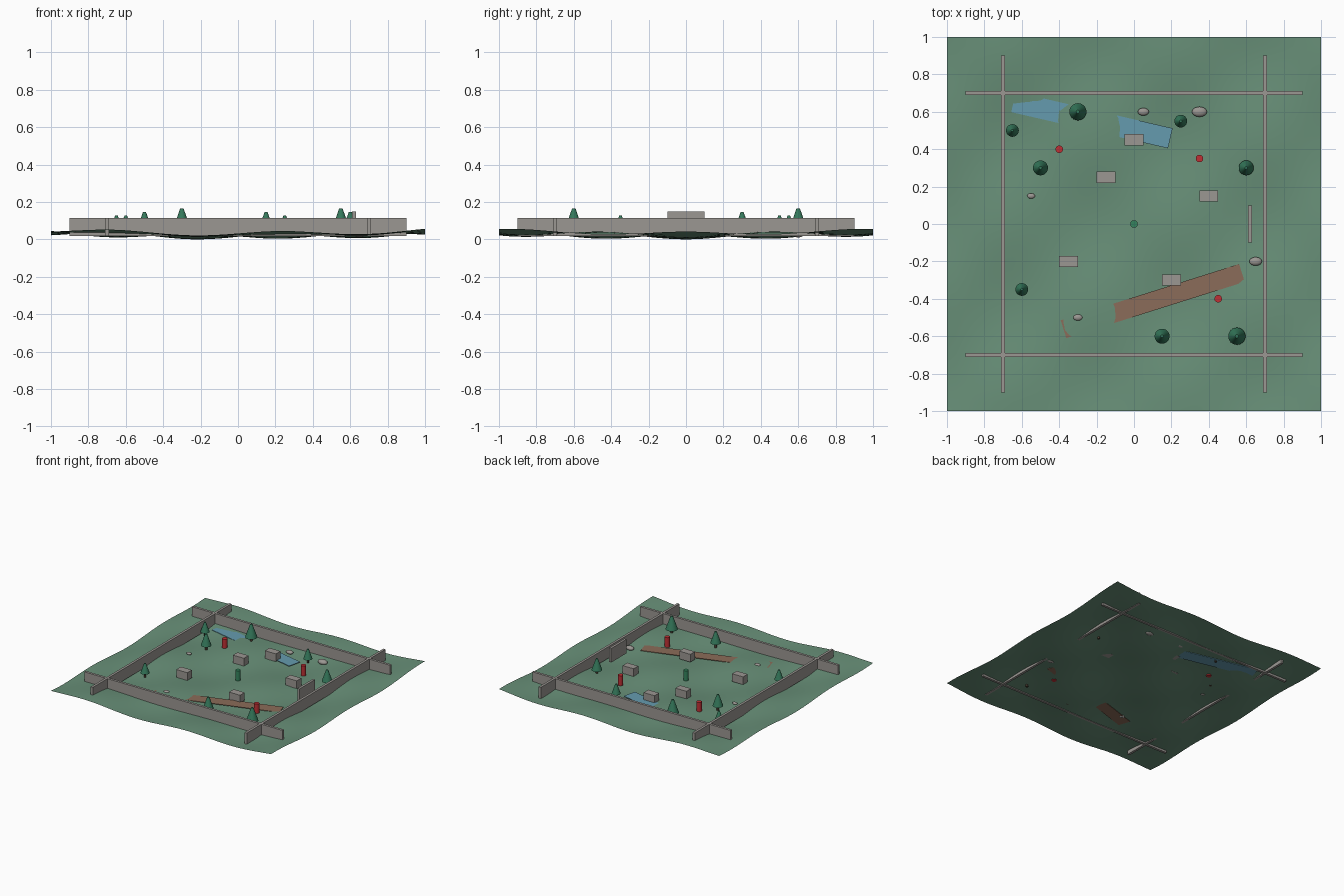
import bpy
import bmesh
import math
from mathutils import Matrix

old = bpy.data.objects.get("Cube")
if old:
    bpy.data.objects.remove(old, do_unlink=True)


def material(name, rgb):
    m = bpy.data.materials.new(name)
    m.use_nodes = True
    colour = (*rgb, 1)
    m.diffuse_color = colour
    m.node_tree.nodes["Principled BSDF"].inputs["Base Color"].default_value = colour
    return m


GRASS = material("grass_green", (0.14, 0.28, 0.19))
STONE = material("stone_grey", (0.33, 0.31, 0.29))
LEAF = material("foliage_green", (0.035, 0.19, 0.105))
BARK = material("dark_bark", (0.07, 0.045, 0.03))
RED = material("barrel_red", (0.52, 0.03, 0.035))
GREEN = material("marker_green", (0.035, 0.23, 0.11))
WATER = material("water_blue", (0.13, 0.33, 0.43))
DIRT = material("dirt_brown", (0.26, 0.15, 0.10))


def finish(name, bm, mat, smooth=False):
    me = bpy.data.meshes.new(name)
    bm.to_mesh(me)
    bm.free()
    me.materials.append(mat)
    ob = bpy.data.objects.new(name, me)
    bpy.context.collection.objects.link(ob)
    if smooth:
        bpy.ops.object.select_all(action="DESELECT")
        ob.select_set(True)
        bpy.context.view_layer.objects.active = ob
        bpy.ops.object.shade_smooth_by_angle(angle=math.radians(40))
    return ob


def box(name, centre, size, mat, turn=0):
    bm = bmesh.new()
    bmesh.ops.create_cube(bm, size=1, matrix=Matrix.Diagonal((*size, 1)))
    ob = finish(name, bm, mat)
    ob.location = centre
    ob.rotation_euler.z = math.radians(turn)
    return ob


def cone(name, x, y, z0, z1, r0, r1, mat, sides=24):
    bm = bmesh.new()
    bmesh.ops.create_cone(bm, cap_ends=True, segments=sides, radius1=r0, radius2=r1, depth=z1 - z0)
    ob = finish(name, bm, mat, True)
    ob.location = (x, y, (z0 + z1) / 2)
    return ob


# Rolling ground sheet, raised slightly towards its rim
bm = bmesh.new()
bmesh.ops.create_grid(bm, x_segments=40, y_segments=40, size=1)
for v in bm.verts:
    x, y = v.co.x, v.co.y
    v.co.z = 0.0145 + 0.015 * math.sin(7 * x) * math.cos(7 * y) + 0.0175 * (x * x + y * y)
finish("ground", bm, GRASS, True)

# Four crossing boundary walls
for side, word in ((-1, "front"), (1, "back")):
    box(word + "_wall", (0, 0.7 * side, 0.067), (1.8, 0.02, 0.095), STONE)
for side, word in ((-1, "right"), (1, "left")):
    box(word + "_wall", (0.7 * side, 0, 0.067), (0.02, 1.8, 0.095), STONE)

# Raised gate slab beside one wall
box("gate_slab", (0.62, 0, 0.093), (0.02, 0.2, 0.115), STONE)

# Flat water strip and dirt path, partly buried by the hills
box("stream", (-0.225, 0.555, 0.024), (0.86, 0.11, 0.004), WATER, -13)
box("dirt_path", (0.1, -0.412, 0.026), (1.0, 0.1, 0.004), DIRT, 17.5)

# Stone blocks
for x, y in ((0, 0.45), (-0.15, 0.25), (0.4, 0.15), (-0.35, -0.2), (0.2, -0.3)):
    box("stone_block", (x, y, 0.052), (0.1, 0.06, 0.064), STONE)

# Trees: a trunk under a blunt cone
for x, y, s in ((-0.3, 0.6, 1), (0.55, -0.6, 1), (-0.5, 0.3, 0.87), (0.15, -0.6, 0.87),
                (0.6, 0.3, 0.87), (-0.65, 0.5, 0.74), (0.25, 0.55, 0.74), (-0.6, -0.35, 0.74)):
    cone("tree_trunk", x, y, 0.015, 0.02 + 0.045 * s, 0.011 * s, 0.009 * s, BARK, 12)
    cone("tree_foliage", x, y, 0.02 + 0.04 * s, 0.02 + 0.146 * s, 0.046 * s, 0.009 * s, LEAF)

# Red barrels and the central marker
for x, y in ((-0.4, 0.4), (0.35, 0.35), (0.45, -0.4)):
    cone("barrel", x, y, 0.018, 0.1, 0.02, 0.02, RED)
cone("centre_marker", 0, 0, 0.018, 0.1, 0.02, 0.02, GREEN)

# Flattened boulders
for x, y, r in ((0.05, 0.6, 0.03), (0.35, 0.6, 0.04), (-0.55, 0.15, 0.021),
                (0.65, -0.2, 0.034), (-0.3, -0.5, 0.025)):
    bm = bmesh.new()
    bmesh.ops.create_uvsphere(bm, u_segments=20, v_segments=12, radius=r)
    rock = finish("boulder", bm, STONE, True)
    rock.scale = (1, 0.68, 0.5)
    rock.location = (x, y, 0.03)
